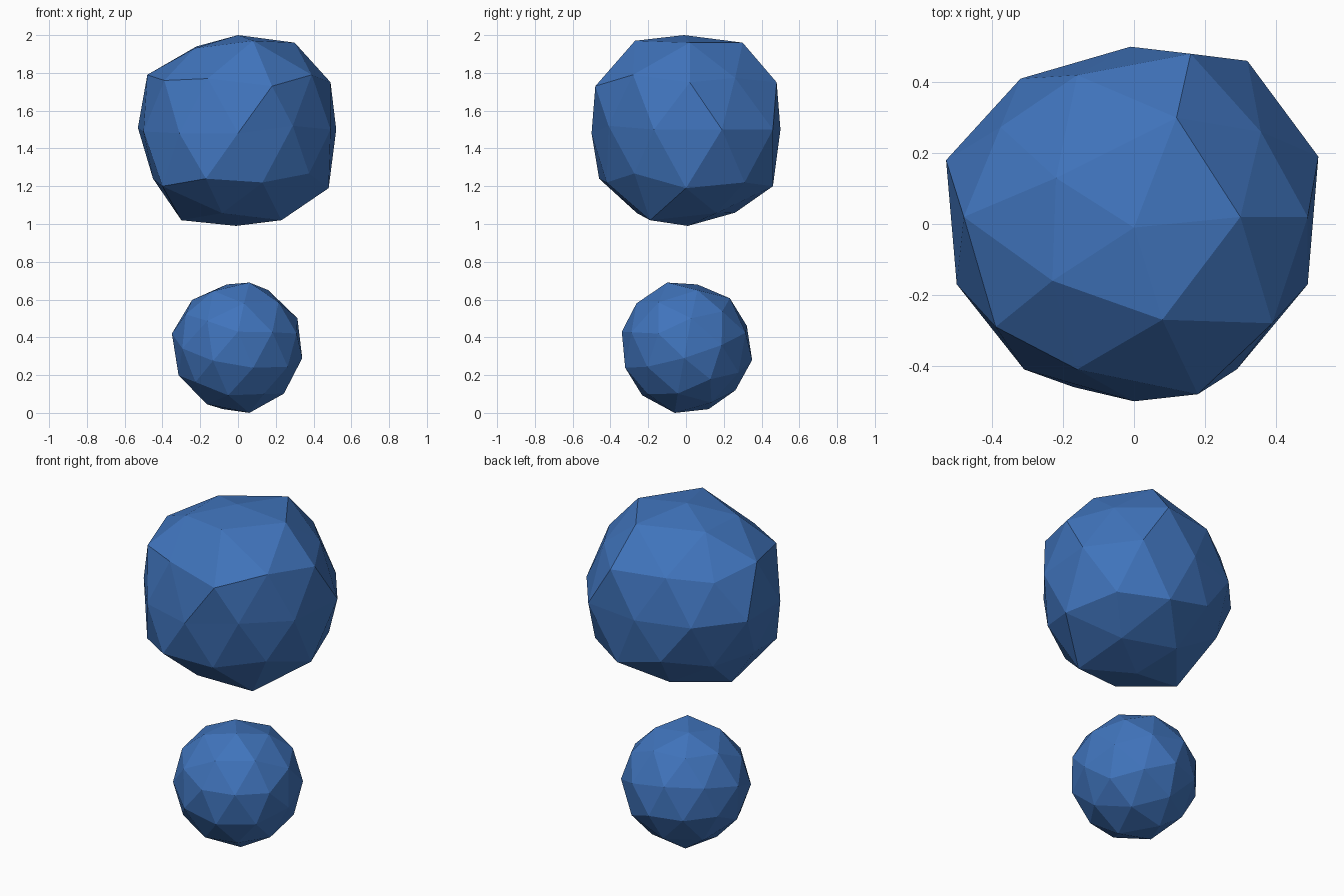
import bpy
import bmesh
from math import radians
from mathutils import Matrix, Vector

default_cube = bpy.data.objects.get("Cube")
if default_cube:
    bpy.data.objects.remove(default_cube, do_unlink=True)


def make_material(name, colour):
    material = bpy.data.materials.new(name)
    material.use_nodes = True
    material.diffuse_color = colour
    shader = next(n for n in material.node_tree.nodes if n.type == "BSDF_PRINCIPLED")
    shader.inputs["Base Color"].default_value = colour
    return material


def make_rock(name, radius, height, turn, bumps, material):
    """Faceted icosphere whose corners are pulled to the nearby bump points
    (hundredths of a unit, measured from the centre of the rock)."""
    mesh = bpy.data.meshes.new(name)
    bm = bmesh.new()
    bmesh.ops.create_icosphere(bm, subdivisions=2, radius=radius, matrix=turn)
    free_corners = list(bm.verts)
    for bump in bumps:
        target = Vector(bump) / 100
        corner = min(free_corners, key=lambda v: (v.co - target).length)
        corner.co = target
        free_corners.remove(corner)
    bmesh.ops.recalc_face_normals(bm, faces=bm.faces)
    bm.to_mesh(mesh)
    bm.free()
    mesh.materials.append(material)
    rock = bpy.data.objects.new(name, mesh)
    rock.location.z = height
    bpy.context.collection.objects.link(rock)
    return rock


blue = make_material("blue", (0.051, 0.174, 0.503, 1))

# Large upper rock, pole upright
upper_bumps = [
    # top cap
    (0, -1, 50), (30, 2, 46), (12, 30, 46), (-22, 13, 44), (8, -27, 47), (-23, -16, 43),
    # upper ring
    (49, 2, 25), (16, 48, 25), (-39, -29, 26), (18, -48, 23),
    (-16, 42, 26), (-48, 2, 29), (-16, -41, 27), (39, -28, 29),
    # middle ring
    (52, 19, 0), (32, 46, 0), (-1, 50, 0), (-53, 18, 1), (-31, -41, -2),
    (0, -50, -2), (29, -41, 2), (49, -17, 0), (-50, -17, -1), (-32, 41, 0),
    # lower ring
    (48, 0, -31), (-45, 0, -26), (-17, -46, -26), (13, -42, -28),
    (-40, -28, -30), (38, 31, -28), (13, 46, -30),
    # bottom cap
    (-30, 0, -48), (23, -19, -48), (-8, 26, -44), (-1, 1, -51),
]
make_rock("upper_rock", 0.52, 1.5, Matrix(), upper_bumps, blue)

# Small lower rock, tipped onto its side
tipped = Matrix.Rotation(radians(80), 4, "X") @ Matrix.Rotation(radians(80), 4, "Z")
lower_bumps = [
    (0, -34, 8), (0, 35, -7), (6, -10, 34), (-8, 12, -33), (-6, 6, 33),
    (6, -6, -35), (34, -1, -6), (-35, 1, 7), (16, 6, 30),
]
make_rock("lower_rock", 0.35, 0.35, tipped, lower_bumps, blue)
